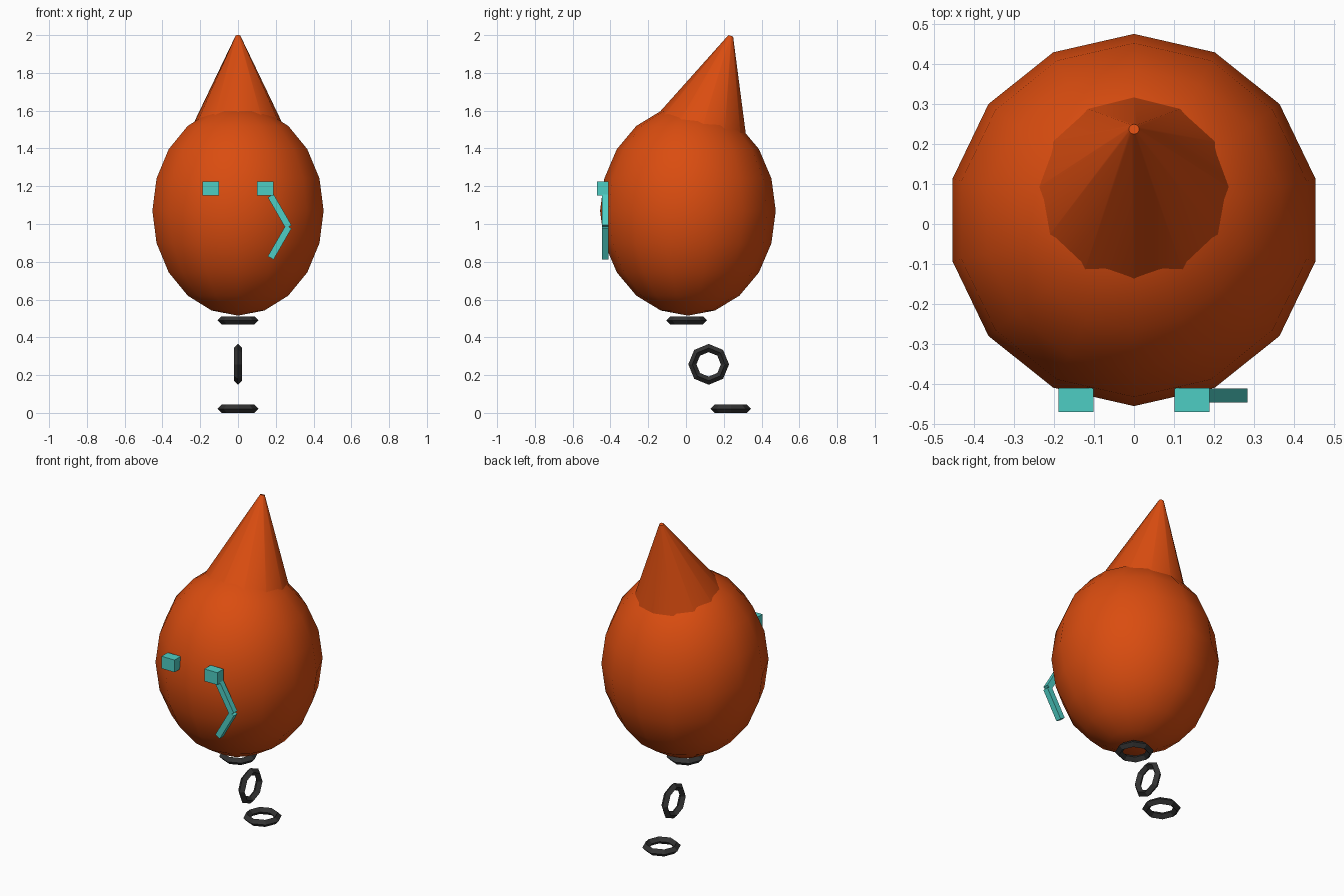
import bpy
import math
from mathutils import Vector

cube = bpy.data.objects.get("Cube")
if cube:
    bpy.data.objects.remove(cube, do_unlink=True)


def make_material(name, rgb):
    mat = bpy.data.materials.new(name)
    mat.use_nodes = True
    mat.diffuse_color = (*rgb, 1)
    mat.node_tree.nodes["Principled BSDF"].inputs["Base Color"].default_value = (*rgb, 1)
    return mat


orange = make_material("burnt orange", (0.70, 0.073, 0.005))
teal = make_material("teal", (0.076, 0.61, 0.55))
charcoal = make_material("charcoal", (0.033, 0.033, 0.033))


def finish(name, mat, smooth=False):
    obj = bpy.context.object
    obj.name = name
    obj.data.materials.append(mat)
    if smooth:
        bpy.ops.object.shade_smooth_by_angle(angle=math.radians(40))
    return obj


def box(name, centre, size, tilt=0):
    bpy.ops.mesh.primitive_cube_add(size=1, location=centre, rotation=(0, tilt, 0))
    bpy.context.object.scale = size
    finish(name, teal)


# Egg-shaped body
bpy.ops.mesh.primitive_uv_sphere_add(segments=14, ring_count=10, radius=1,
                                     location=(0, 0.01, 1.07))
bpy.context.object.scale = (0.465, 0.465, 0.555)
finish("body", orange, smooth=True)

# Pointed crest leaning backwards, its base sunk into the body
lean = 0.3
length = 0.6
tip = Vector((0, 0.237, 1.996))
axis = Vector((0, math.sin(lean), math.cos(lean)))
bpy.ops.mesh.primitive_cone_add(vertices=12, radius1=0.288, radius2=0.013, depth=length,
                                location=tip - axis * length / 2, rotation=(-lean, 0, 0))
finish("crest", orange, smooth=True)

# Square eyes
for side, x in (("left", 0.145), ("right", -0.145)):
    box(side + "_eye", (x, -0.44, 1.188), (0.088, 0.06, 0.075))

# Bent mark below the left eye, made from two bars meeting at an elbow
elbow = Vector((0.268, -0.428, 0.985))
bar = 0.19
for name, up in (("upper", 1), ("lower", -1)):
    along = Vector((-0.5, 0, up * math.cos(math.radians(30))))
    box(name + "_cheek_bar", elbow + along * bar / 2, (0.035, 0.035, bar),
        -up * math.radians(30))

# Chain of loose links trailing down and back, the middle one turned upright
links = (("top", 0.003, 0.49, 0), ("middle", 0.12, 0.257, math.pi / 2),
         ("bottom", 0.237, 0.0216, 0))
for name, y, z, turn in links:
    bpy.ops.mesh.primitive_torus_add(major_segments=8, minor_segments=4,
                                     major_radius=0.0864, minor_radius=0.0216,
                                     location=(0, y, z), rotation=(0, turn, 0))
    finish(name + "_link", charcoal)
